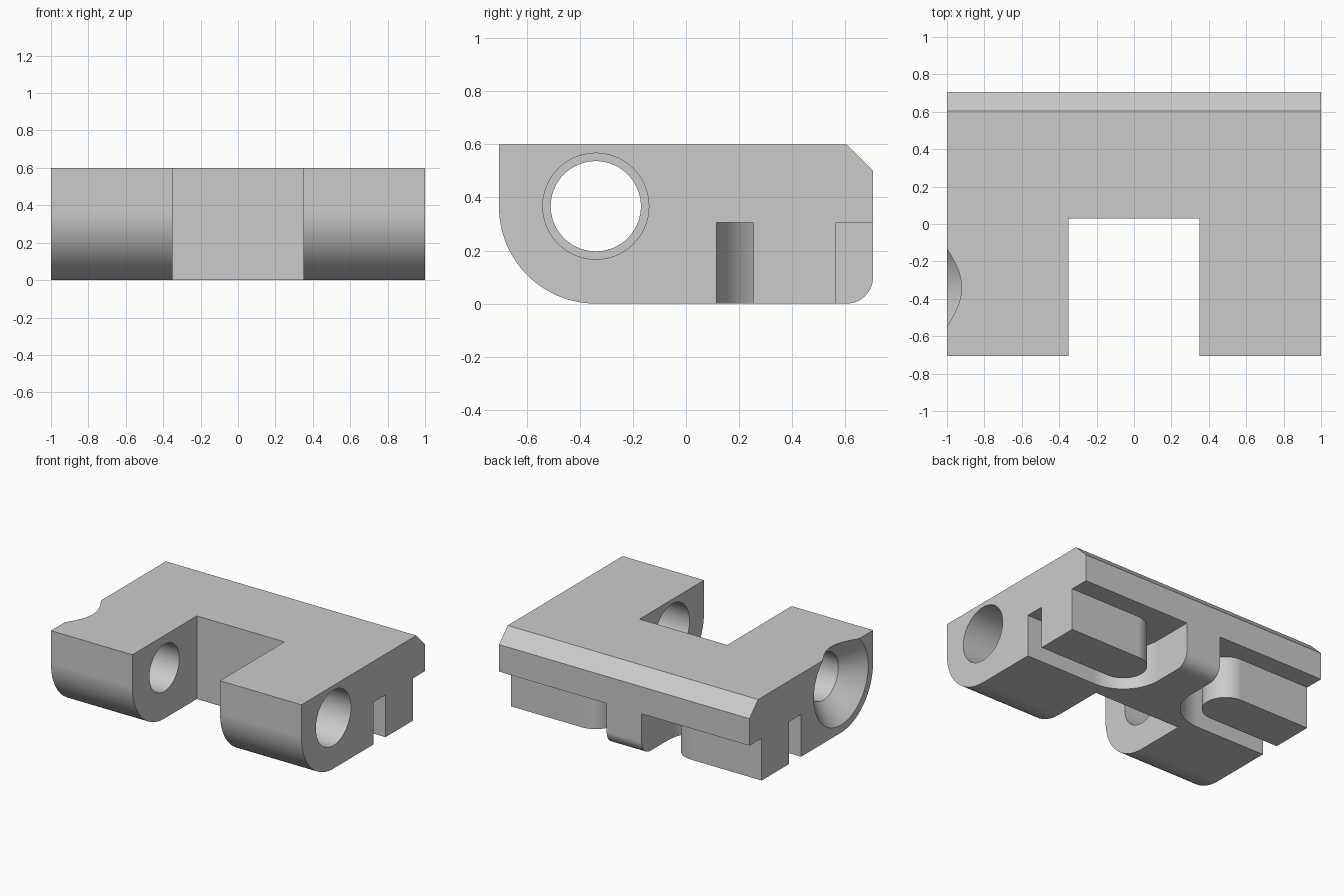
import bpy, bmesh, math
from mathutils import Vector

cube = bpy.data.objects.get("Cube")
if cube:
    bpy.data.objects.remove(cube, do_unlink=True)

grey = bpy.data.materials.new("plain grey")
grey.use_nodes = True
colour = (0.6, 0.6, 0.6, 1)
grey.diffuse_color = colour
grey.node_tree.nodes["Principled BSDF"].inputs["Base Color"].default_value = colour


def arc(cx, cy, r, start, end, n=24):
    """Points of an arc between two angles in degrees."""
    angles = [math.radians(start + (end - start) * i / n) for i in range(n + 1)]
    return [(cx + r * math.cos(a), cy + r * math.sin(a)) for a in angles]


def finish(name, bm):
    bmesh.ops.recalc_face_normals(bm, faces=bm.faces)
    mesh = bpy.data.meshes.new(name)
    bm.to_mesh(mesh)
    bm.free()
    mesh.materials.append(grey)
    obj = bpy.data.objects.new(name, mesh)
    bpy.context.collection.objects.link(obj)
    return obj


def prism(name, rows, direction):
    """Extrude a closed outline of 3D points."""
    bm = bmesh.new()
    face = bm.faces.new([bm.verts.new(p) for p in rows])
    out = bmesh.ops.extrude_face_region(bm, geom=[face])
    moved = [v for v in out["geom"] if isinstance(v, bmesh.types.BMVert)]
    bmesh.ops.translate(bm, verts=moved, vec=Vector(direction))
    return finish(name, bm)


def bore(name, x0, x1, r0, r1):
    """Cylinder or cone along x on the pivot axis."""
    def ring(x, r):
        return [bm.verts.new((x, y, z)) for y, z in arc(PIVOT_Y, PIVOT_Z, r, 0, 360, 72)[:-1]]
    bm = bmesh.new()
    a, b = ring(x0, r0), ring(x1, r1)
    bm.faces.new(a)
    bm.faces.new(b)
    for i in range(len(a)):
        j = (i + 1) % len(a)
        bm.faces.new((a[i], a[j], b[j], b[i]))
    return finish(name, bm)


def cut(body, cutter):
    mod = body.modifiers.new("cut", "BOOLEAN")
    mod.operation = "DIFFERENCE"
    mod.solver = "EXACT"
    mod.object = cutter
    bpy.context.view_layer.objects.active = body
    bpy.ops.object.modifier_apply(modifier=mod.name)
    bpy.data.objects.remove(cutter, do_unlink=True)


PIVOT_Y, PIVOT_Z = -0.34, 0.367
HALF = 0.705

# Side profile: chamfered back top, rounded back bottom, large front curve
profile = [(-HALF, 0.6), (HALF - 0.1, 0.6), (HALF, 0.5)]
profile += arc(HALF - 0.1, 0.1, 0.1, 0, -90, 16)
profile += arc(-0.34, 0.365, 0.365, -90, -180, 32)
body = prism("bracket_body", [(-1, y, z) for y, z in profile], (2, 0, 0))

# Front gap between the two legs
gap = [(-0.35, -0.9), (0.35, -0.9), (0.35, 0.03), (-0.35, 0.03)]
cut(body, prism("gap_cutter", [(x, y, -0.2) for x, y in gap], (0, 0, 1)))

# Underside channels wrapping round a tongue on each side
channel = [(1.1, 0.115)] + arc(0.435, 0.41, 0.295, -90, -180)
channel += [(0.14, 0.9), (1.1, 0.9), (1.1, 0.565)]
channel += arc(0.435, 0.41, 0.155, 90, 270, 32) + [(1.1, 0.255)]
for side in (1, -1):
    cut(body, prism("channel_cutter", [(side * x, y, -0.2) for x, y in channel], (0, 0, 0.505)))

# Pivot holes, with a countersink on the right leg
cut(body, bore("left_hole_cutter", 0.1, 1.2, 0.2, 0.2))
cut(body, bore("right_hole_cutter", -1.2, -0.1, 0.17, 0.17))
cut(body, bore("countersink_cutter", -1.1, -0.84, 0.411, 0.151))

# Smooth curves, crisp edges
bpy.ops.object.select_all(action="DESELECT")
body.select_set(True)
bpy.context.view_layer.objects.active = body
bpy.ops.object.shade_smooth_by_angle(angle=math.radians(30))
weighted = body.modifiers.new("weighted normals", "WEIGHTED_NORMAL")
weighted.keep_sharp = True
